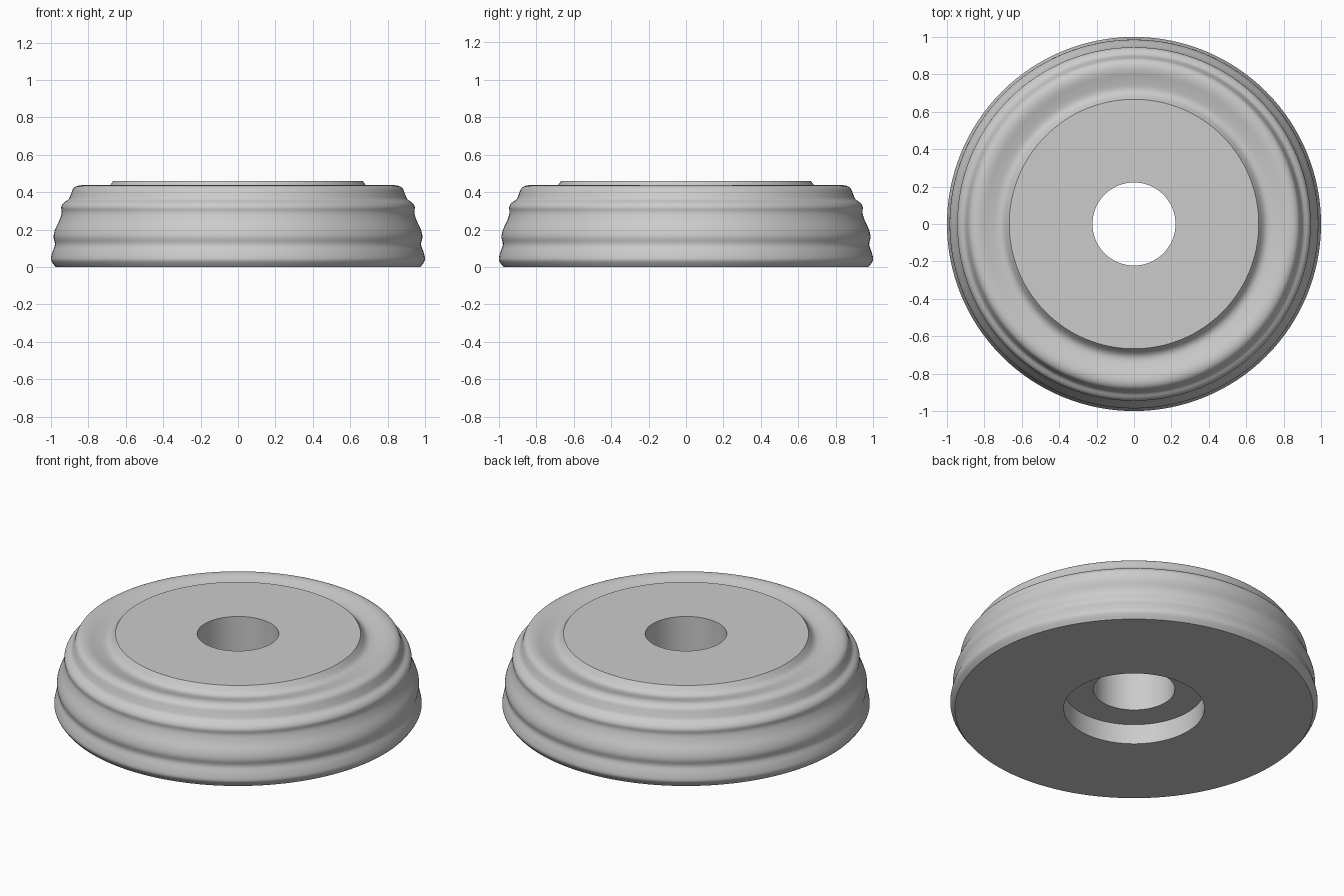
import bpy, math
from mathutils import Vector

old = bpy.data.objects.get("Cube")
if old:
    bpy.data.objects.remove(old, do_unlink=True)

SEGMENTS = 128

# Flat grey finish
grey = bpy.data.materials.new("plain grey")
grey.use_nodes = True
colour = (0.6, 0.6, 0.6, 1)
grey.diffuse_color = colour
grey.node_tree.nodes["Principled BSDF"].inputs["Base Color"].default_value = colour


def smooth_path(points, steps=4):
    """Catmull-Rom curve through (radius, height) points."""
    p = [Vector(q) for q in points]
    p = [2 * p[0] - p[1]] + p + [2 * p[-1] - p[-2]]
    path = []
    for a, b, c, d in zip(p, p[1:], p[2:], p[3:]):
        for i in range(steps):
            t = i / steps
            path.append(0.5 * (2 * b + (c - a) * t + (2 * a - 5 * b + 4 * c - d) * t**2
                               + (3 * b - a - 3 * c + d) * t**3))
    return path + [p[-2]]


def lathe(name, profile, material):
    """Turn a closed profile about the z axis."""
    n = len(profile)
    verts, faces = [], []
    for s in range(SEGMENTS):
        angle = math.tau * s / SEGMENTS
        verts += [(r * math.cos(angle), r * math.sin(angle), z) for r, z in profile]
        nxt = (s + 1) % SEGMENTS
        for i in range(n):
            j = (i + 1) % n
            faces.append((s * n + i, nxt * n + i, nxt * n + j, s * n + j))
    mesh = bpy.data.meshes.new(name)
    mesh.from_pydata(verts, [], faces)
    mesh.materials.append(material)
    obj = bpy.data.objects.new(name, mesh)
    bpy.context.collection.objects.link(obj)
    bpy.ops.object.select_all(action="DESELECT")
    obj.select_set(True)
    bpy.context.view_layer.objects.active = obj
    bpy.ops.object.shade_smooth_by_angle(angle=math.radians(32))
    return obj


# Stepped, rippled outer wall, rolled shoulder and shallow groove round the raised top
outer = smooth_path([
    (0.975, 0), (0.994, 0.025), (1.0, 0.045), (0.992, 0.08), (0.979, 0.12),
    (0.986, 0.16), (0.978, 0.2), (0.955, 0.25), (0.943, 0.29), (0.945, 0.32),
    (0.932, 0.343), (0.906, 0.362), (0.893, 0.39), (0.88, 0.42), (0.855, 0.435),
    (0.82, 0.436), (0.77, 0.423), (0.725, 0.415), (0.695, 0.426), (0.667, 0.46),
])

# Through hole with a wider counterbore underneath
bore = [(0.222, 0.46), (0.222, 0.12), (0.383, 0.12), (0.383, 0)]

lathe("turned_base", [tuple(p) for p in outer] + bore, grey)
